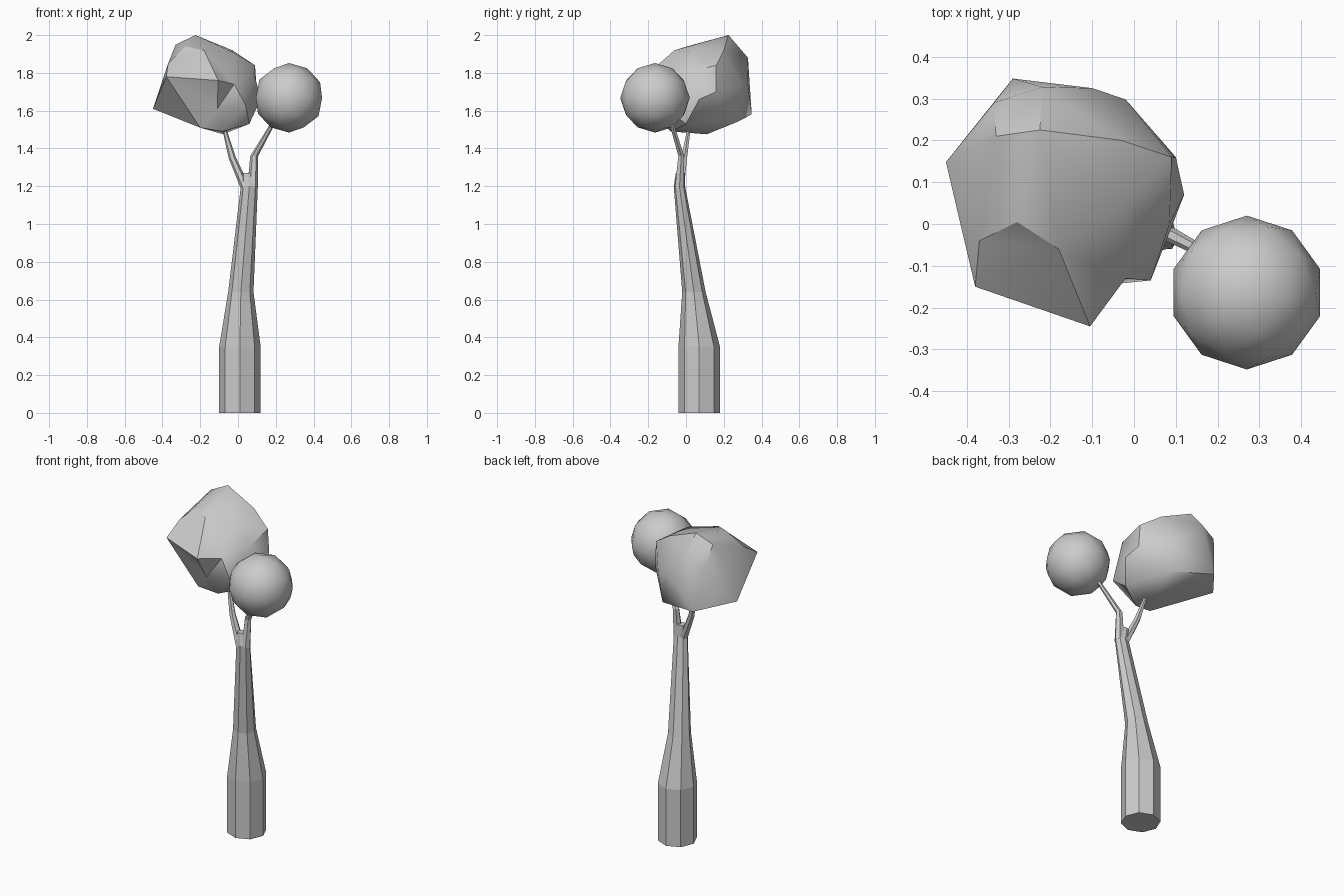
import bpy, bmesh
from math import cos, sin, tau
from mathutils import Vector

if "Cube" in bpy.data.objects:
    bpy.data.objects.remove(bpy.data.objects["Cube"])


def finish(bm, name, smooth=None):
    bmesh.ops.recalc_face_normals(bm, faces=bm.faces)
    me = bpy.data.meshes.new(name)
    bm.to_mesh(me)
    bm.free()
    ob = bpy.data.objects.new(name, me)
    bpy.context.collection.objects.link(ob)
    if smooth:
        bpy.ops.object.select_all(action='DESELECT')
        ob.select_set(True)
        bpy.context.view_layer.objects.active = ob
        bpy.ops.object.shade_smooth_by_angle(angle=smooth)
    return ob


def tube(name, rings, sides):
    """Loft horizontal rings (x, y, z, x radius, y radius) into a capped tube."""
    bm = bmesh.new()
    loops = [[bm.verts.new((x + rx * cos(tau * i / sides), y + ry * sin(tau * i / sides), z))
              for i in range(sides)] for x, y, z, rx, ry in rings]
    for a, b in zip(loops, loops[1:]):
        for i in range(sides):
            j = (i + 1) % sides
            bm.faces.new((a[i], a[j], b[j], b[i]))
    bm.faces.new(loops[0])
    bm.faces.new(loops[-1])
    return finish(bm, name)


# Trunk: leaning, tapering octagon
tube("trunk", [(.01, .07, 0, .11, .11), (.01, .07, .35, .11, .11),
               (.015, .042, .64, .067, .062), (.06, -.035, 1.2, .045, .03),
               (.05, -.03, 1.27, .03, .024)], 8)

# Forked branches
tube("left_branch", [(.04, -.035, 1.19, .026, .028), (-.03, -.01, 1.35, .02, .018),
                     (-.08, .02, 1.53, .009, .009)], 6)
tube("right_branch", [(.077, -.035, 1.19, .028, .028), (.086, -.025, 1.36, .021, .018),
                      (.20, -.085, 1.56, .011, .012)], 6)

# Small round crown
bm = bmesh.new()
bmesh.ops.create_icosphere(bm, subdivisions=2, radius=.184)
bmesh.ops.translate(bm, verts=bm.verts, vec=(.27, -.164, 1.668))
finish(bm, "small_crown", .6)

# Large craggy crown: corners connected by their directions from the centre
corners = [
    (-.38, -.15, 1.78), (-.105, -.245, 1.76), (-.18, -.06, 1.92), (-.28, .005, 1.94),
    (-.37, -.04, 1.85), (-.225, .225, 2.0), (-.33, .21, 1.95), (-.335, .29, 1.85),
    (-.22, .328, 1.88), (-.29, .348, 1.58), (-.45, .148, 1.61), (-.10, .325, 1.76),
    (-.02, .298, 1.73), (-.03, .20, 1.92), (.09, .16, 1.84), (.10, .16, 1.70),
    (.12, .07, 1.66), (.085, .0, 1.80), (-.02, -.13, 1.74), (.04, -.135, 1.63),
    (-.11, -.15, 1.61), (-.20, -.10, 1.51), (-.08, -.08, 1.49), (.06, .0, 1.53),
    (-.08, .11, 1.475), (-.03, .27, 1.54), (-.03, .03, 1.91)]
centre = Vector((-.15, .07, 1.73))
bm = bmesh.new()
target = {}
for c in corners:
    v = bm.verts.new(centre + (Vector(c) - centre).normalized())
    target[v] = c
bmesh.ops.convex_hull(bm, input=bm.verts)
for v, c in target.items():
    v.co = c
finish(bm, "large_crown", .6)
